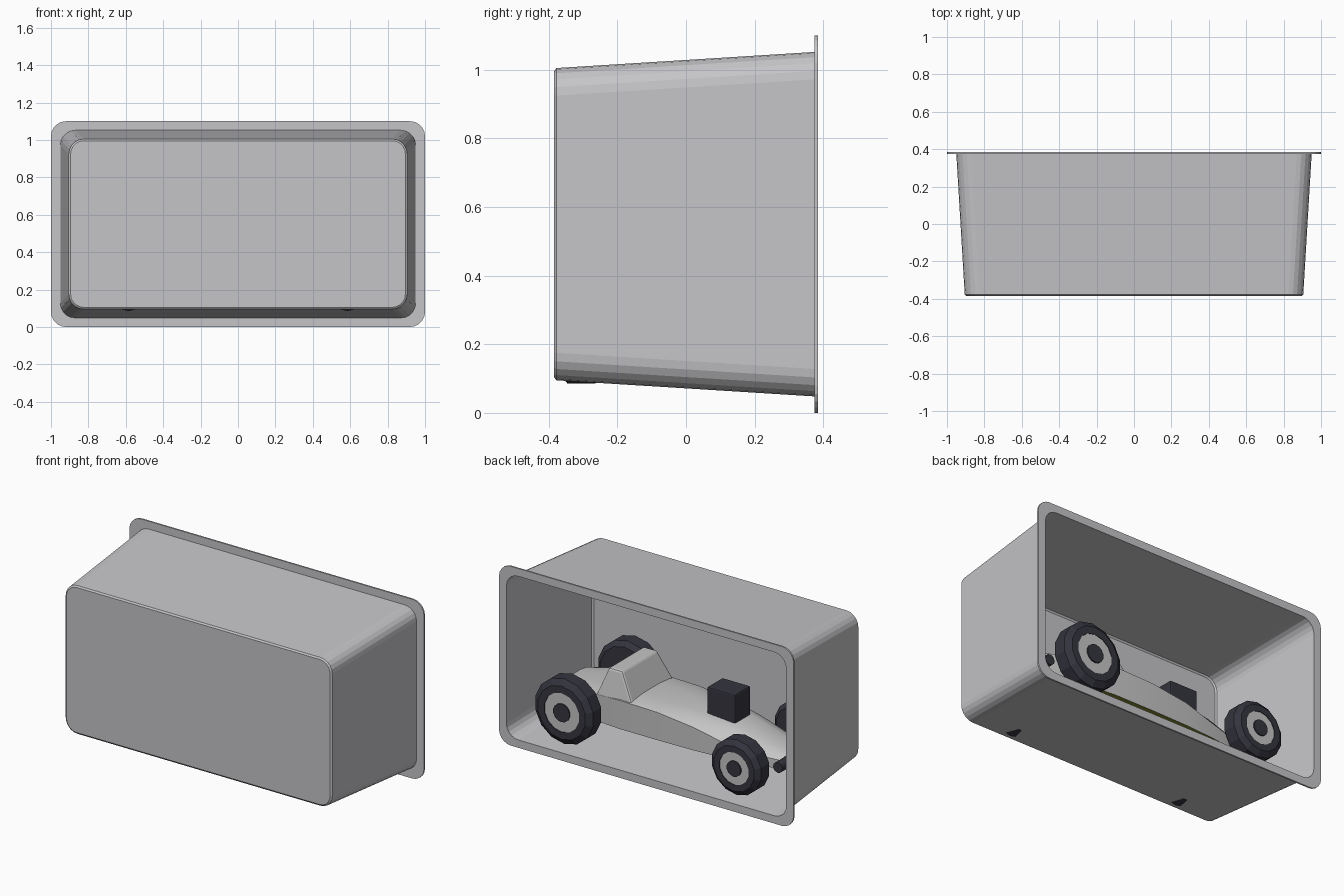
import bpy, bmesh, math
from mathutils import Matrix

if "Cube" in bpy.data.objects:
    bpy.data.objects.remove(bpy.data.objects["Cube"])


def material(name, rgb):
    m = bpy.data.materials.new(name)
    m.diffuse_color = (*rgb, 1)
    m.use_nodes = True
    m.node_tree.nodes["Principled BSDF"].inputs["Base Color"].default_value = m.diffuse_color
    return m


GREY = material("light grey", (0.56, 0.56, 0.58))
SILVER = material("silver", (0.56, 0.56, 0.56))
DARK = material("charcoal", (0.035, 0.035, 0.05))
OLIVE = material("olive", (0.22, 0.24, 0.03))


def finish(name, bm, mats, smooth=None, bevel=0):
    bmesh.ops.recalc_face_normals(bm, faces=bm.faces)
    mesh = bpy.data.meshes.new(name)
    bm.to_mesh(mesh)
    bm.free()
    for m in mats:
        mesh.materials.append(m)
    ob = bpy.data.objects.new(name, mesh)
    bpy.context.collection.objects.link(ob)
    if bevel:
        mod = ob.modifiers.new("bevel", "BEVEL")
        mod.width, mod.segments = bevel, 2
    if smooth:
        bpy.ops.object.select_all(action="DESELECT")
        ob.select_set(True)
        bpy.context.view_layer.objects.active = ob
        bpy.ops.object.shade_smooth_by_angle(angle=math.radians(smooth))
    return ob


def bridge(bm, a, b):
    n = len(a)
    return [bm.faces.new((a[i], a[(i + 1) % n], b[(i + 1) % n], b[i])) for i in range(n)]


def rounded_ring(bm, y, hx, hz, r, seg=5):
    """Rounded rectangle in the xz plane, centred on z = 0.55."""
    pts = []
    for k, (sx, sz) in enumerate([(1, 1), (-1, 1), (-1, -1), (1, -1)]):
        for i in range(seg + 1):
            a = math.pi / 2 * (k + i / seg)
            pts.append(bm.verts.new((sx * (hx - r) + r * math.cos(a), y,
                                     0.55 + sz * (hz - r) + r * math.sin(a))))
    return pts


def box(name, x, y, z, mat, bevel=0, top=None):
    """Box from ranges; top gives a smaller x and y range for the upper face."""
    tx, ty = top or (x, y)
    bm = bmesh.new()
    rings = [[bm.verts.new((px, py, h)) for px, py in
              ((a[0], b[0]), (a[1], b[0]), (a[1], b[1]), (a[0], b[1]))]
             for a, b, h in ((x, y, z[0]), (tx, ty, z[1]))]
    bridge(bm, *rings)
    for r in rings:
        bm.faces.new(r)
    return finish(name, bm, [mat], bevel=bevel)


def rod(name, x, z, r, half, mat):
    """Cylinder lying along y."""
    bm = bmesh.new()
    bmesh.ops.create_cone(bm, cap_ends=True, segments=12, radius1=r, radius2=r, depth=2 * half,
                          matrix=Matrix.Translation((x, 0, z)) @ Matrix.Rotation(math.pi / 2, 4, "X"))
    return finish(name, bm, [mat], smooth=40)


# Tray: tapered tub, open at the back, with a thin rim
bm = bmesh.new()
rings = [rounded_ring(bm, *p) for p in (
    (-0.385, 0.895, 0.445, 0.07), (-0.378, 0.905, 0.455, 0.08), (0.375, 0.95, 0.502, 0.08),
    (0.375, 1.0, 0.55, 0.08), (0.385, 1.0, 0.55, 0.08), (0.385, 0.95, 0.502, 0.08))]
for a, b in zip(rings, rings[1:]):
    bridge(bm, a, b)
bridge(bm, rings[-1], rings[2])
bm.faces.new(rings[0])
finish("display_tray", bm, [GREY])

# Car body: crowned loft along x with an olive underside
bm = bmesh.new()
rings = []
for x, w, side, crown in ((-0.76, 0.12, 0.25, 0.27), (-0.6, 0.16, 0.26, 0.31), (-0.4, 0.19, 0.29, 0.365),
                          (-0.2, 0.205, 0.34, 0.38), (0.05, 0.21, 0.37, 0.385), (0.3, 0.21, 0.375, 0.39),
                          (0.55, 0.19, 0.36, 0.375), (0.76, 0.15, 0.32, 0.34)):
    half = [(w, 0.2), (w, side), (w * 0.8, side + (crown - side) * 0.6), (w * 0.4, crown)]
    rings.append([bm.verts.new((x, y, z)) for y, z in half + [(-y, z) for y, z in half[::-1]]])
for a, b in zip(rings, rings[1:]):
    bridge(bm, a, b)
bm.faces.new(rings[0])
bm.faces.new(rings[-1])
for f in bm.faces:
    f.material_index = int(all(v.co.z < 0.201 for v in f.verts))
finish("car_body", bm, [SILVER, OLIVE], smooth=35)

# Cabin, engine block and underside plate
box("cabin", (0.22, 0.47), (-0.205, 0.205), (0.36, 0.535), SILVER, 0.012,
    ((0.315, 0.405), (-0.17, 0.17)))
box("engine_block", (-0.385, -0.195), (-0.075, 0.075), (0.33, 0.54), DARK, 0.008)
box("underside_plate", (-0.6, 0.6), (-0.12, 0.12), (0.17, 0.2), DARK)

# Bumpers and axles
for x, end in ((-0.77, "front"), (0.77, "rear")):
    rod(end + "_bumper", x, 0.25, 0.032, 0.21, DARK)
for x, z, end in ((-0.585, 0.255, "front"), (0.585, 0.285, "rear")):
    rod(end + "_axle", x, z, 0.03, 0.27, DARK)


def wheel(name, x, s, r, ring, cap):
    """Chamfered tyre with a flat pale ring and a dark cap on the outer face."""
    bm = bmesh.new()
    n = 14
    profile = [(0.24, r * 0.85), (0.265, r), (0.345, r), (0.37, r * 0.82), (0.37, ring),
               (0.366, ring), (0.366, cap), (0.374, cap)]
    rings = [[bm.verts.new((x + q * math.cos(2 * math.pi * (i + 0.5) / n), s * y,
                            0.085 + r + q * math.sin(2 * math.pi * (i + 0.5) / n)))
              for i in range(n)] for y, q in profile]
    for k, (a, b) in enumerate(zip(rings, rings[1:])):
        for f in bridge(bm, a, b):
            f.material_index = int(k == 5)
    bm.faces.new(rings[0])
    bm.faces.new(rings[-1])
    finish(name, bm, [DARK, SILVER])


# Wheels
for s, side in ((1, "near"), (-1, "far")):
    wheel("rear_wheel_" + side, 0.585, s, 0.2, 0.12, 0.056)
    wheel("front_wheel_" + side, -0.585, s, 0.17, 0.1, 0.048)
